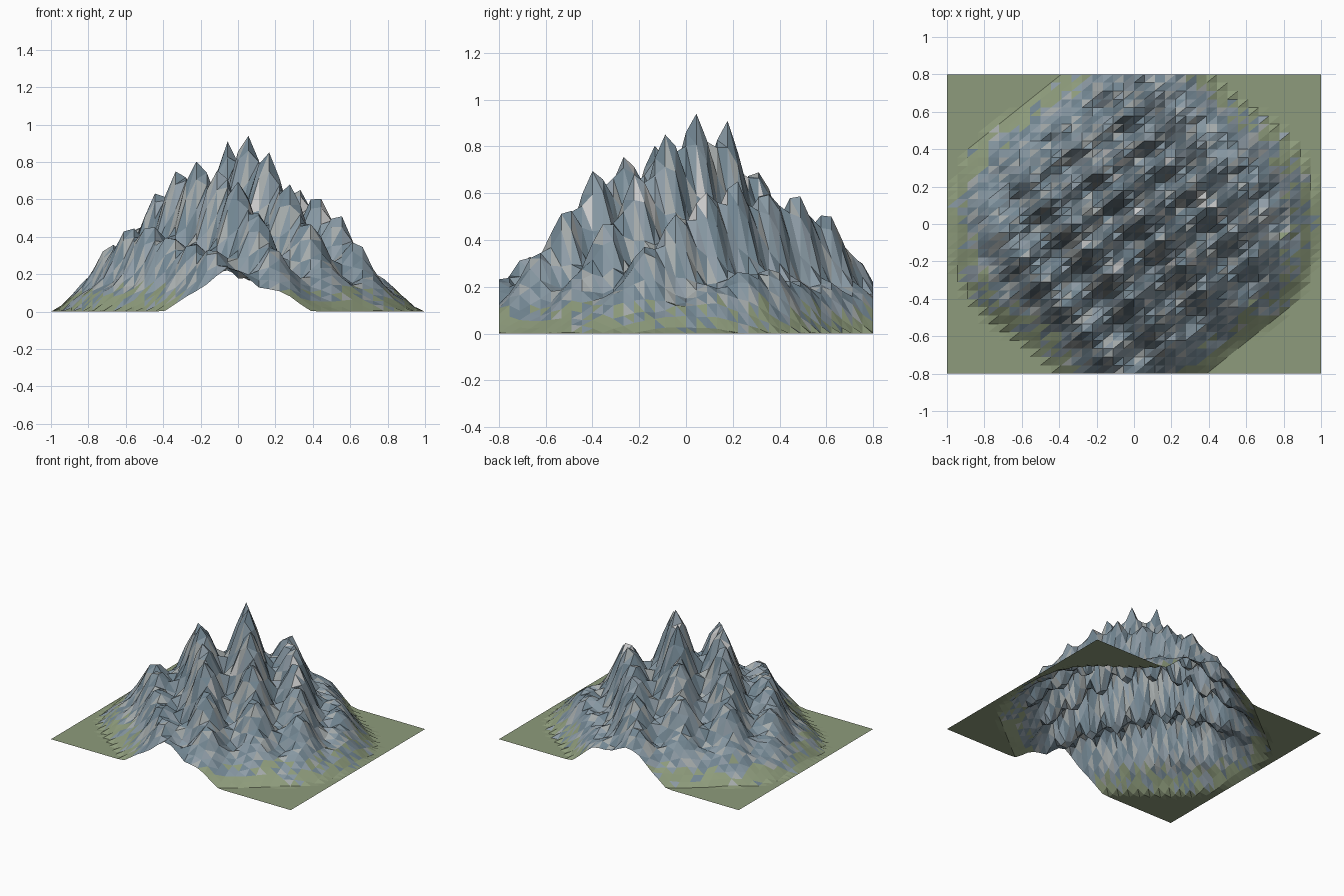
import bpy, bmesh, math, random

if "Cube" in bpy.data.objects:
    bpy.data.objects.remove(bpy.data.objects["Cube"])

random.seed(4)
N = 36                     # grid cells each way over the 2.0 x 1.6 sheet
TAU = 2 * math.pi


def height(i, j):
    x, y = -1 + 2 * i / N, -0.8 + 1.6 * j / N
    # rounded cone envelope with a lobed outline in plan
    a = math.atan2(y, x)
    reach = 0.95 + 0.07 * math.cos(4 * a) - 0.03 * math.cos(6 * a)
    cone = 1 - (math.hypot(x, y) / reach) ** 1.32
    if cone <= 0:
        return 0.0
    # broad rows of peaks crossed by narrow diagonal ridges, fading at the rim
    di, dj = i - N / 2 - 1, j - N / 2 - 1
    rows = 0.5 - 0.5 * math.cos(TAU * (3 * di + 2 * dj) / 23)
    ridges = 0.5 - 0.5 * math.cos(TAU * (5 * dj - 4 * di) / 23)
    fade = min(1, max(0, (cone - 0.08) / 0.32))
    cut = fade * (0.39 * rows + 0.14 * ridges) + (1 - fade) * 0.33
    z = cone * (0.985 - cut - 0.05 * x + 0.04 * y)
    z += random.uniform(-0.012, 0.012) * min(1, 3 * cone) - 0.01
    return min(0.94, max(0.0, z))


def material(name, rgb):
    m = bpy.data.materials.new(name)
    m.diffuse_color = (*rgb, 1)
    m.use_nodes = True
    m.node_tree.nodes["Principled BSDF"].inputs["Base Color"].default_value = m.diffuse_color
    return m


# Open terrain sheet
bm = bmesh.new()
grid = [[bm.verts.new((-1 + 2 * i / N, -0.8 + 1.6 * j / N, height(i, j)))
         for i in range(N + 1)] for j in range(N + 1)]

# Twin summits
grid[N // 2 + 1][N // 2 + 1].co.z = 0.94
grid[N // 2 + 4][N // 2 - 1].co.z = 0.91

for j in range(N):
    for i in range(N):
        p, q = grid[j][i], grid[j][i + 1]
        r, s = grid[j + 1][i + 1], grid[j + 1][i]
        bm.faces.new((p, q, r))
        bm.faces.new((p, r, s))

# Grass low down, mixed rock above, a few snow facets near the peaks
for f in bm.faces:
    z = f.calc_center_median().z
    if z < 0.01 or z < random.uniform(0.0, 0.15):
        f.material_index = 0
    elif z > 0.5 and random.random() < 0.06:
        f.material_index = 5
    else:
        f.material_index = random.choice((1, 1, 2, 2, 3, 4))

mesh = bpy.data.meshes.new("mountain_terrain")
bm.to_mesh(mesh)
bm.free()
for name, rgb in (("grass", (0.27, 0.33, 0.20)),
                  ("slate", (0.24, 0.31, 0.36)),
                  ("blue_rock", (0.17, 0.24, 0.29)),
                  ("grey_rock", (0.38, 0.41, 0.41)),
                  ("pale_slate", (0.28, 0.34, 0.39)),
                  ("snow", (0.75, 0.78, 0.78))):
    mesh.materials.append(material(name, rgb))
obj = bpy.data.objects.new("mountain_terrain", mesh)
bpy.context.collection.objects.link(obj)
